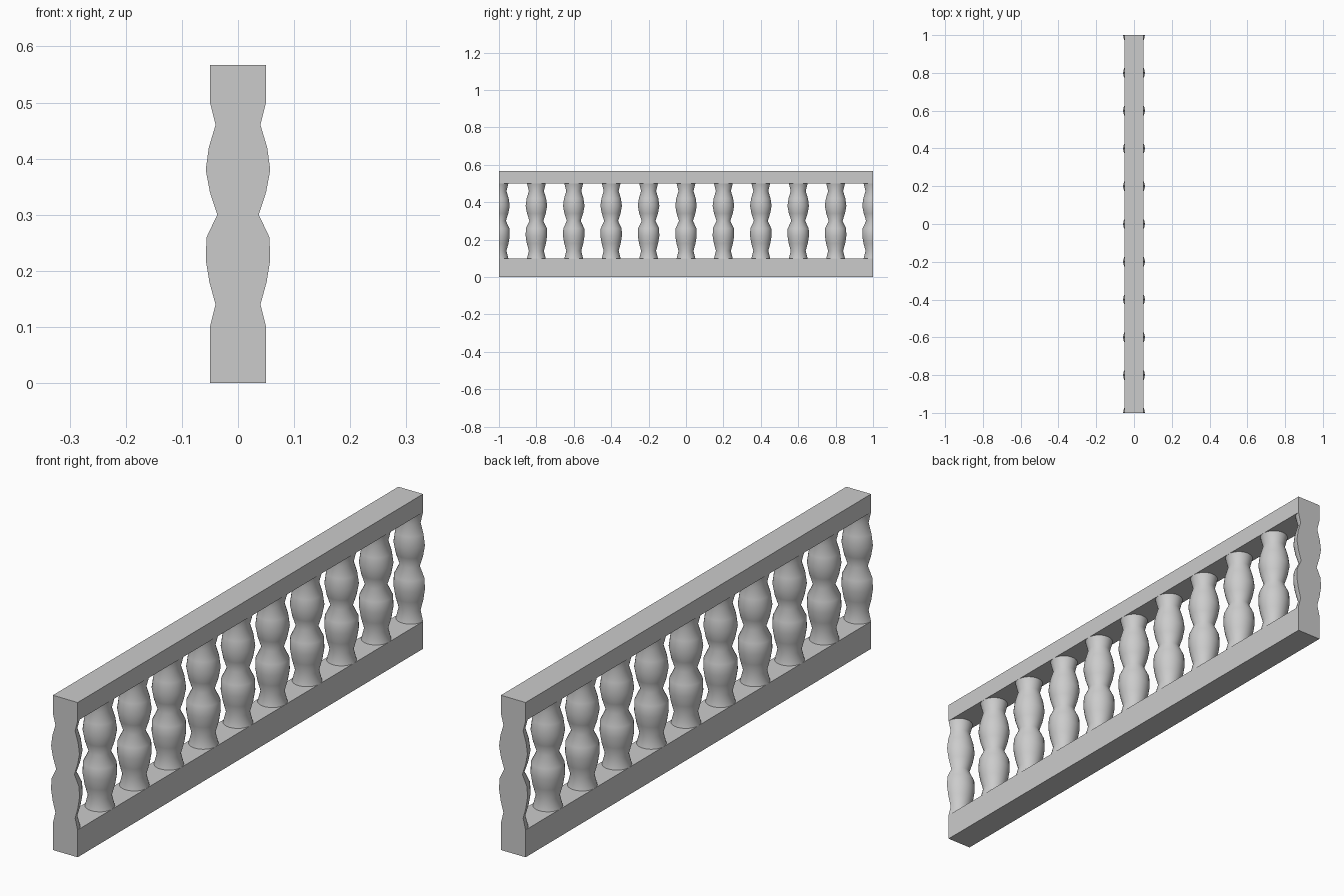
import bpy, bmesh, math

if "Cube" in bpy.data.objects:
    bpy.data.objects.remove(bpy.data.objects["Cube"])

# Baluster profile: (radius, height)
PROFILE = [(0.05, 0.10), (0.04, 0.14), (0.051, 0.18), (0.0575, 0.22),
           (0.056, 0.26), (0.037, 0.30), (0.05, 0.34), (0.0575, 0.38),
           (0.052, 0.42), (0.04, 0.46), (0.05, 0.50)]
SEGMENTS = 32


def rail(name, z0, z1):
    bpy.ops.mesh.primitive_cube_add(size=1, location=(0, 0, (z0 + z1) / 2))
    ob = bpy.context.object
    ob.name = name
    ob.scale = (0.1, 2, z1 - z0)
    bpy.ops.object.transform_apply(location=False, rotation=False, scale=True)


def baluster(name, y, start=0.0, half=False):
    """Turned post; a half post is closed by a flat face across its middle."""
    bm = bmesh.new()
    count = SEGMENTS // 2 + 1 if half else SEGMENTS
    cols = []
    for i in range(count):
        a = start + 2 * math.pi * i / SEGMENTS
        cols.append([bm.verts.new((r * math.cos(a), r * math.sin(a), z))
                     for r, z in PROFILE])
    for i in range(count - 1 if half else count):
        a, b = cols[i], cols[(i + 1) % count]
        for j in range(len(PROFILE) - 1):
            bm.faces.new((a[j], b[j], b[j + 1], a[j + 1]))
    if half:
        a, b = cols[-1], cols[0]
        for j in range(len(PROFILE) - 1):
            bm.faces.new((a[j], b[j], b[j + 1], a[j + 1]))
    mesh = bpy.data.meshes.new(name)
    bm.to_mesh(mesh)
    bm.free()
    ob = bpy.data.objects.new(name, mesh)
    ob.location.y = y
    bpy.context.collection.objects.link(ob)
    bpy.ops.object.select_all(action='DESELECT')
    ob.select_set(True)
    bpy.context.view_layer.objects.active = ob
    bpy.ops.object.shade_smooth_by_angle(angle=math.radians(50))


# Rails
rail("bottom_rail", 0, 0.10)
rail("top_rail", 0.50, 0.567)

# Full posts between the ends
for i in range(9):
    baluster(f"baluster_{i + 1}", -0.8 + 0.2 * i)

# Half posts cut flush with the rail ends
baluster("front_half_baluster", -1, 0, True)
baluster("back_half_baluster", 1, math.pi, True)
